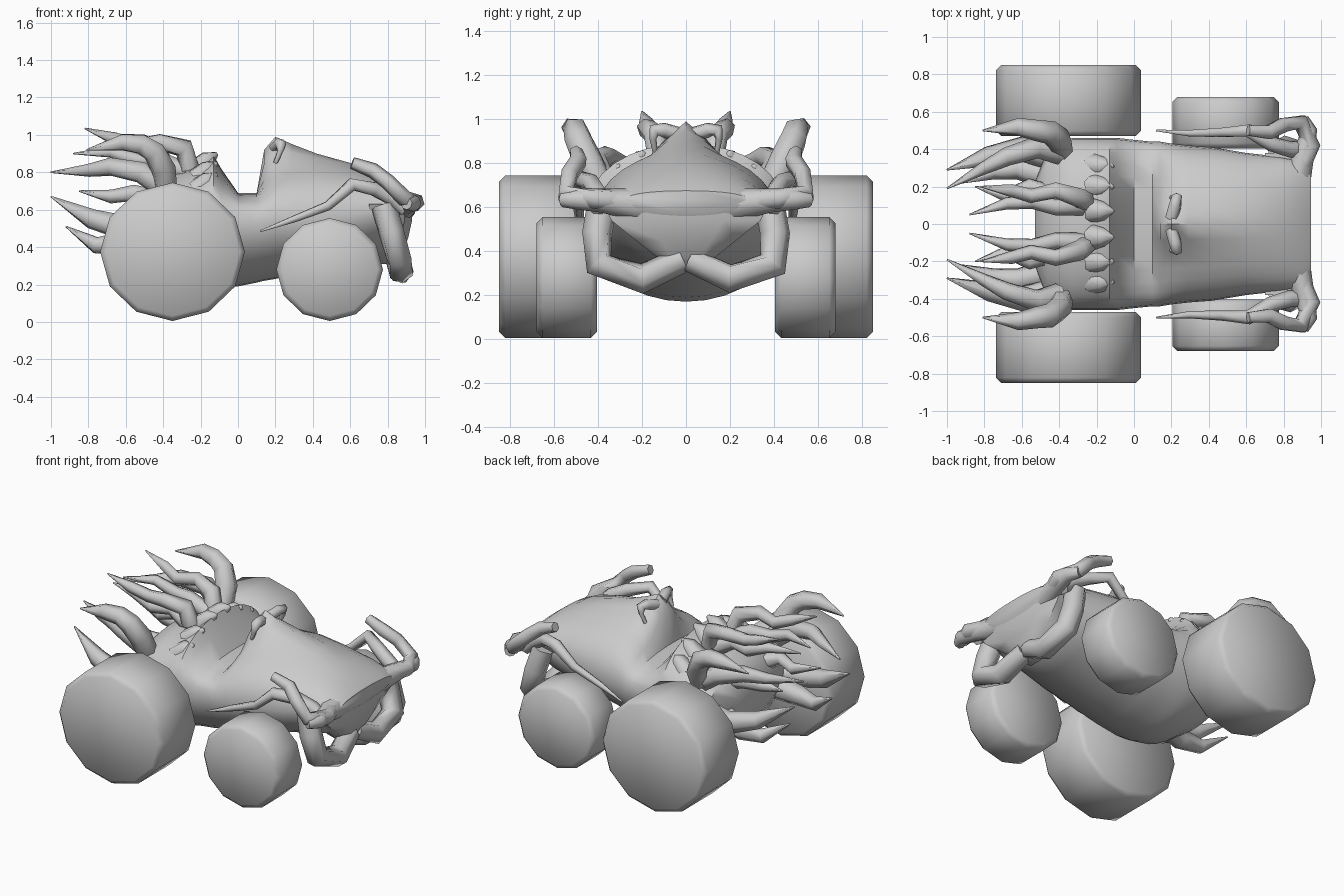
import bpy, bmesh
from math import sin, cos, pi, radians, exp
from mathutils import Vector


def finish(name, bm, angle=60):
    bmesh.ops.recalc_face_normals(bm, faces=bm.faces)
    me = bpy.data.meshes.new(name)
    bm.to_mesh(me)
    bm.free()
    ob = bpy.data.objects.new(name, me)
    bpy.context.collection.objects.link(ob)
    bpy.ops.object.select_all(action='DESELECT')
    ob.select_set(True)
    bpy.context.view_layer.objects.active = ob
    bpy.ops.object.shade_smooth_by_angle(angle=radians(angle))
    return ob


def skin(name, rings, angle=60):
    """Closed skin through a list of equally sized point rings."""
    bm = bmesh.new()
    vs = [[bm.verts.new(p) for p in r] for r in rings]
    n = len(vs[0])
    for a, b in zip(vs, vs[1:]):
        for i in range(n):
            j = (i + 1) % n
            bm.faces.new((a[i], a[j], b[j], b[i]))
    bm.faces.new(vs[0])
    bm.faces.new(vs[-1])
    return finish(name, bm, angle)


def limb(name, path, sides=6):
    """Jointed tapering limb; path points are (x, y, z, radius). Made on both sides."""
    for label, s in (("left", 1), ("right", -1)):
        pts = [Vector((x, y * s, z)) for x, y, z, r in path]
        side, rings = None, []
        for i, p in enumerate(pts):
            d0 = (p - pts[i - 1]).normalized() if i else Vector()
            d1 = (pts[i + 1] - p).normalized() if i < len(pts) - 1 else Vector()
            d = (d0 + d1).normalized()
            if side is None:
                side = d.orthogonal()
            side = (side - d * side.dot(d)).normalized()
            up = d.cross(side)
            r = path[i][3]
            rings.append([p + r * (side * cos(2 * pi * k / sides) + up * sin(2 * pi * k / sides))
                          for k in range(sides)])
        skin(f"{name}_{label}", rings, 75)


# Body hull: x, half width, bottom, widest height, top, top sharpness, central hump
sections = [
    (-.53, .22, .40, .52, .64, 1.0, 0),
    (-.46, .41, .29, .54, .74, .8, 0),
    (-.33, .46, .20, .52, .80, .8, 0),
    (-.20, .46, .17, .52, .83, .8, 0),
    (-.13, .46, .17, .52, .89, .8, 0),
    (-.09, .46, .18, .52, .82, .8, 0),
    (.00, .45, .19, .52, .69, .5, 0),
    (.10, .44, .21, .53, .69, .6, 0),
    (.14, .44, .22, .53, .75, .8, .17),
    (.20, .43, .23, .54, .82, .9, .17),
    (.29, .42, .25, .54, .84, .9, .11),
    (.42, .41, .28, .55, .85, .9, .05),
    (.60, .38, .32, .57, .83, .9, .02),
    (.78, .36, .36, .60, .78, .9, 0),
    (.90, .34, .52, .62, .71, .8, 0),
    (.945, .27, .58, .63, .675, .7, 0),
]
N = 32
rings = []
for x, w, zb, zs, zt, p, hump in sections:
    ring = []
    for k in range(N):
        a = 2 * pi * k / N
        c, s = cos(a), sin(a)
        if s >= 0:
            z = zs + (zt - zs) * s ** p + hump * exp(-(w * c / .12) ** 2)
        else:
            z = zs - (zs - zb) * abs(s) ** 1.05
        ring.append((x, w * c, z))
    rings.append(ring)
skin("body", rings, 45)

# Scalloped points on the ridge behind the cockpit
for k, (y, z) in enumerate(((.07, .85), (.2, .80), (.31, .74))):
    limb(f"ridge_point_{k}", [(-.22, y, z - .04, .07), (-.16, y, z + .02, .05), (-.11, y, z + .05, .01)])

# Wheels
for name, x, rx, rz, y0, y1 in (("rear_wheel", -.35, .387, .37, .47, .85),
                                ("front_wheel", .49, .285, .275, .405, .68)):
    b = .028
    for label, s in (("left", 1), ("right", -1)):
        prof = [(y0, b), (y0 + b, 0), (y1 - b, 0), (y1, b)]
        skin(f"{name}_{label}",
             [[(x + (rx - q) * cos(pi * k / 6), s * y, rz + .005 + (rz - q) * sin(pi * k / 6))
               for k in range(12)] for y, q in prof])

# Front lip with tapering snout beneath it
limb("front_lip", [(.85, 0, .59, .09), (.86, .2, .61, .08), (.91, .38, .63, .055),
                   (.935, .50, .635, .045), (.90, .56, .635, .035)], 8)
snout = []
for z, w, x0, x1 in ((.63, .38, .70, .93), (.54, .34, .70, .93), (.45, .23, .72, .91),
                     (.37, .13, .74, .88), (.31, .06, .76, .85)):
    snout.append([(x0, -w, z), (x1 - .04, -w, z), (x1, -w * .5, z),
                  (x1, w * .5, z), (x1 - .04, w, z), (x0, w, z)])
skin("snout", snout, 50)

# Bent front legs meeting under the snout
limb("front_leg", [(.78, .38, .62, .07), (.82, .405, .48, .07), (.86, .395, .34, .07),
                   (.87, .20, .275, .07), (.84, .02, .36, .06)])

# Front arms: a stubby upper one and a long one trailing along the flank
limb("upper_arm", [(.88, .28, .63, .055), (.95, .42, .64, .048), (.89, .545, .66, .045),
                   (.80, .53, .75, .042), (.72, .49, .81, .042), (.61, .50, .85, .032)])
limb("trailing_arm", [(.90, .40, .60, .045), (.83, .40, .66, .045), (.73, .43, .71, .042),
                      (.61, .50, .735, .038), (.48, .49, .62, .028), (.30, .485, .55, .02),
                      (.12, .50, .485, .005)])

# Eye stalks on the cowl
limb("eye_stalk", [(.20, .03, .93, .035), (.22, .10, .95, .035), (.23, .145, .95, .03),
                   (.225, .15, .91, .016), (.20, .14, .85, .012)])

# Swept-back tendrils at the rear
tendrils = [
    [(-.26, .12, .82, .055), (-.29, .14, .93, .055), (-.42, .18, .96, .045), (-.55, .15, .94, .04),
     (-.66, .18, .98, .035), (-.82, .20, 1.035, .004)],
    [(-.28, .10, .80, .055), (-.42, .09, .87, .045), (-.54, .12, .86, .042), (-.68, .11, .91, .033),
     (-.88, .05, .90, .004)],
    [(-.39, .40, .72, .065), (-.40, .45, .82, .07), (-.45, .49, .91, .065), (-.52, .50, .95, .058),
     (-.62, .52, .96, .048), (-.81, .50, .92, .004)],
    [(-.40, .38, .72, .065), (-.52, .41, .80, .06), (-.68, .36, .83, .05), (-.80, .30, .81, .035),
     (-1.0, .19, .80, .004)],
    [(-.42, .36, .50, .08), (-.60, .40, .50, .07), (-.78, .36, .55, .055), (-1.0, .29, .67, .004)],
    [(-.45, .26, .46, .08), (-.62, .30, .42, .065), (-.76, .28, .41, .045), (-.92, .22, .51, .004)],
    [(-.44, .15, .65, .06), (-.56, .20, .69, .045), (-.68, .15, .67, .038), (-.85, .20, .70, .004)],
]
for k, t in enumerate(tendrils):
    limb(f"rear_tendril_{k}", t)
